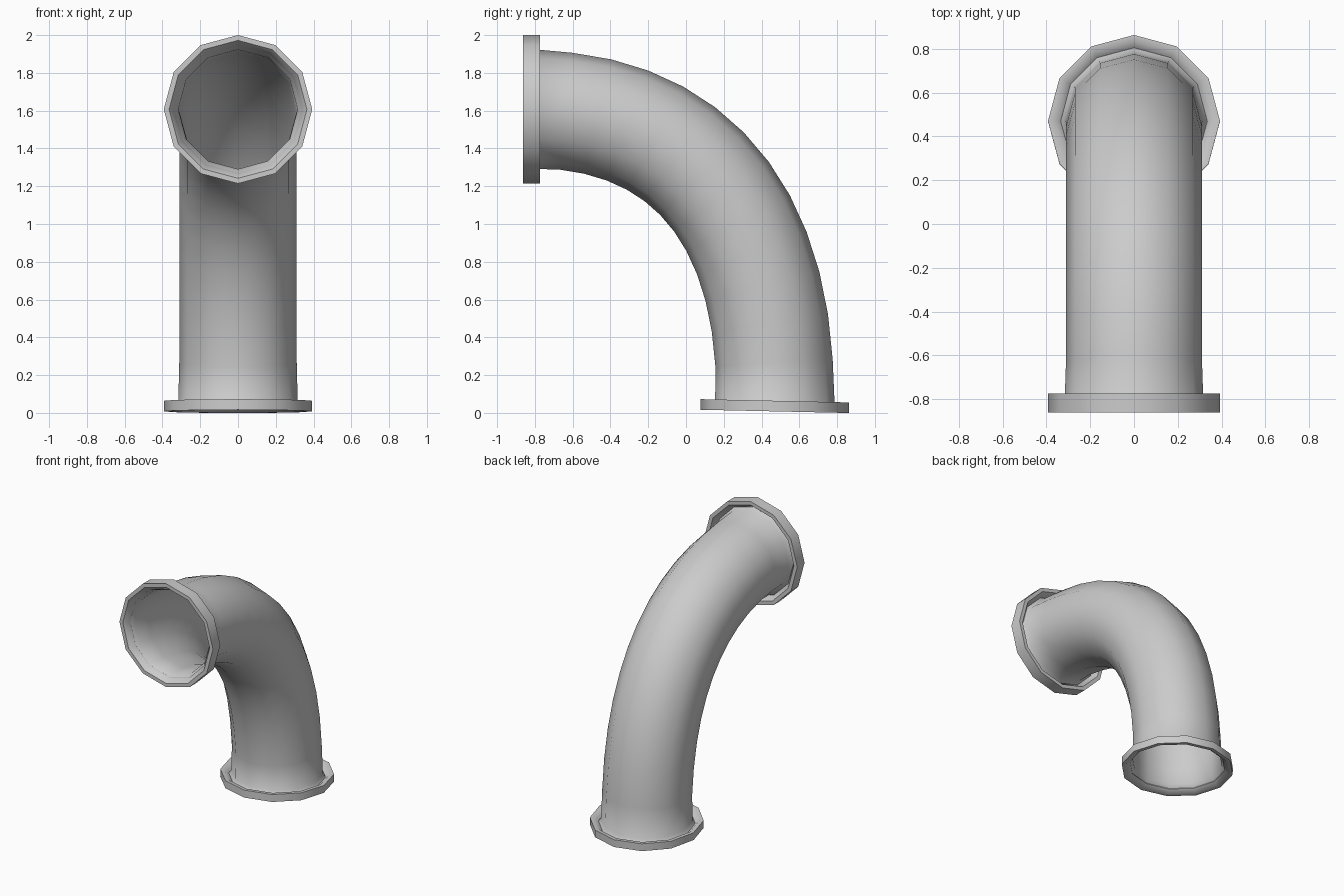
import bpy, bmesh, math
from mathutils import Vector

if "Cube" in bpy.data.objects:
    bpy.data.objects.remove(bpy.data.objects["Cube"])

SIDES = 12
X = Vector((1, 0, 0))


def loft(name, rings, closed=False):
    """Skin 12-sided rings given as (centre, axis, radius)."""
    bm = bmesh.new()
    loops = []
    for centre, axis, radius in rings:
        v = axis.cross(X)
        loops.append([bm.verts.new(centre + radius * (X * math.cos(a) + v * math.sin(a)))
                      for a in (2 * math.pi * k / SIDES for k in range(SIDES))])
    count = len(loops) if closed else len(loops) - 1
    for i in range(count):
        a, b = loops[i], loops[(i + 1) % len(loops)]
        for k in range(SIDES):
            n = (k + 1) % SIDES
            bm.faces.new((a[k], a[n], b[n], b[k]))
    mesh = bpy.data.meshes.new(name)
    bm.to_mesh(mesh)
    bm.free()
    obj = bpy.data.objects.new(name, mesh)
    bpy.context.collection.objects.link(obj)
    # smooth around the pipe, sharp at the flange rims
    bpy.ops.object.select_all(action='DESELECT')
    obj.select_set(True)
    bpy.context.view_layer.objects.active = obj
    bpy.ops.object.shade_smooth_by_angle(angle=math.radians(42))
    return obj


def flange(name, centre, axis, half):
    """Thin-lipped ring whose inner wall slopes in towards the pipe."""
    profile = [(0.393, -half), (0.393, half), (0.365, half),
               (0.335, half * 0.1), (0.335, -half * 0.1), (0.365, -half)]
    return loft(name, [(centre + axis * o, axis, r) for r, o in profile], closed=True)


# centre line of the bend, from the front opening down to the base
p0 = Vector((0, -0.818, 1.607))
p3 = Vector((0, 0.47, 0.036))
d0 = Vector((0, 1, 0))
d3 = Vector((0, -0.022, -1)).normalized()
p1 = p0 + d0 * 0.81
p2 = p3 - d3 * 1.03


def bend(t):
    s = 1 - t
    pos = p0 * s**3 + p1 * (3 * s * s * t) + p2 * (3 * s * t * t) + p3 * t**3
    tan = (p1 - p0) * (s * s) + (p2 - p1) * (2 * s * t) + (p3 - p2) * (t * t)
    return pos, tan.normalized()


# open pipe with a slight flare hidden inside each flange
steps = 13
rings = [(p0, d0, 0.336), (p0 + d0 * 0.035, d0, 0.316)]
rings += [(*bend(i / steps), 0.311) for i in range(1, steps)]
rings += [(p3 - d3 * 0.025, d3, 0.316), (p3, d3, 0.336)]
loft("elbow_pipe", rings)

# end flanges
flange("front_flange", p0, d0, 0.044)
flange("base_flange", p3, d3, 0.028)
